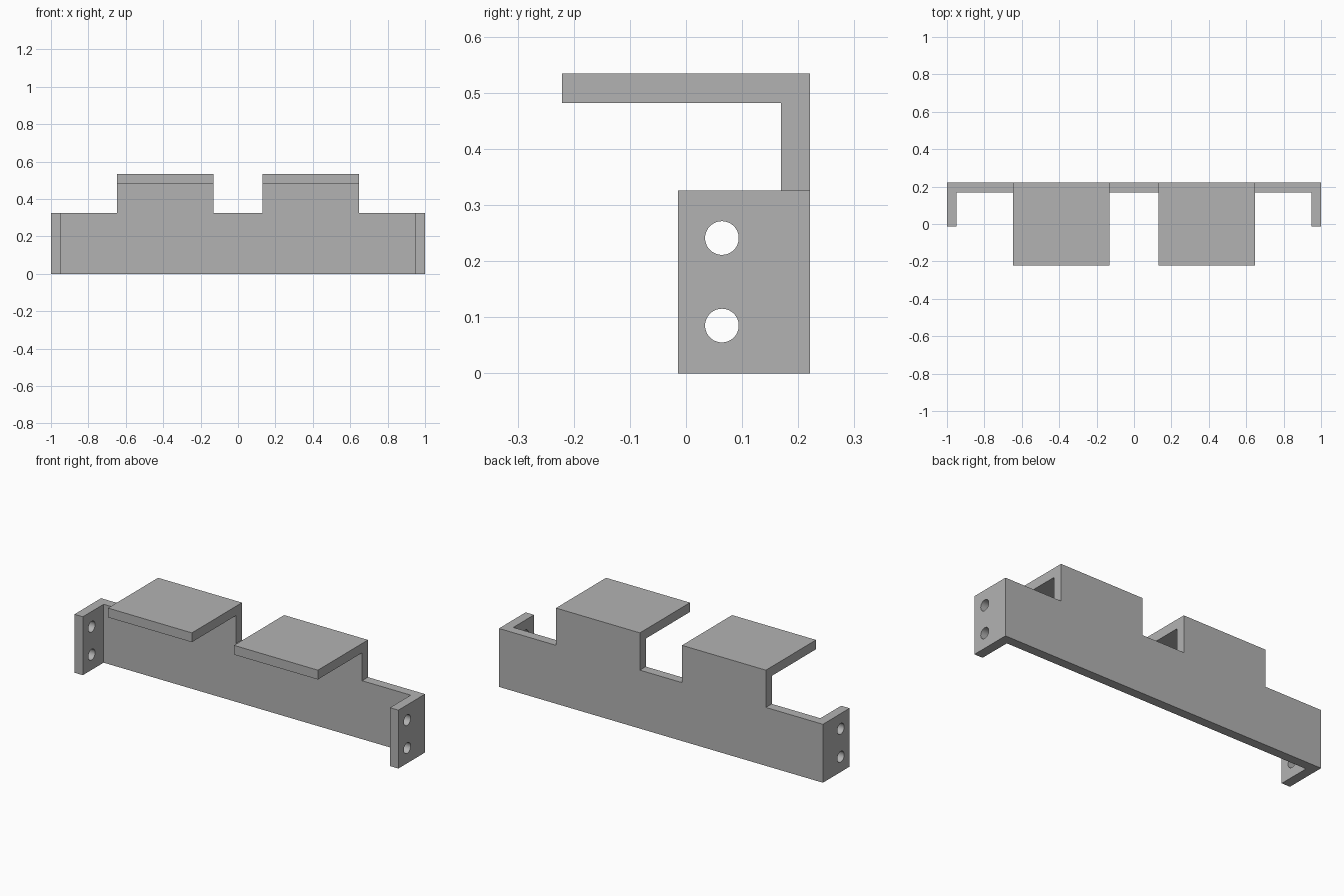
import bpy
import bmesh
from math import pi
from mathutils import Matrix, Vector

cube = bpy.data.objects.get("Cube")
if cube:
    bpy.data.objects.remove(cube, do_unlink=True)

grey = bpy.data.materials.new("plain grey")
grey.use_nodes = True
grey.diffuse_color = (0.45, 0.45, 0.45, 1)
grey.node_tree.nodes["Principled BSDF"].inputs["Base Color"].default_value = grey.diffuse_color

BACK, FRONT = 0.221, -0.221
T = 0.052            # sheet thickness
INNER = BACK - T     # front face of the back plate
RAIL, TOP = 0.326, 0.534
TAB_IN, TAB_OUT = 0.13, 0.648


def add_object(name, bm):
    bmesh.ops.recalc_face_normals(bm, faces=bm.faces)
    mesh = bpy.data.meshes.new(name)
    bm.to_mesh(mesh)
    bm.free()
    mesh.materials.append(grey)
    obj = bpy.data.objects.new(name, mesh)
    bpy.context.collection.objects.link(obj)
    return obj


def box(name, low, high):
    bm = bmesh.new()
    low, high = Vector(low), Vector(high)
    bmesh.ops.create_cube(bm, size=1, matrix=Matrix.Translation((low + high) / 2)
                          @ Matrix.Diagonal((*(high - low), 1)))
    return add_object(name, bm)


def combine(target, tool, operation):
    mod = target.modifiers.new(operation.lower(), "BOOLEAN")
    mod.operation, mod.solver, mod.object = operation, "EXACT", tool
    bpy.context.view_layer.objects.active = target
    bpy.ops.object.modifier_apply(modifier=mod.name)
    bpy.data.objects.remove(tool, do_unlink=True)


# Back plate: rail outline with two raised tabs, extruded to sheet thickness
half = [(TAB_IN, RAIL), (TAB_IN, TOP), (TAB_OUT, TOP), (TAB_OUT, RAIL), (1, RAIL), (1, 0)]
outline = half + [(-x, z) for x, z in reversed(half)]
bm = bmesh.new()
face = bm.faces.new([bm.verts.new((x, BACK, z)) for x, z in outline])
ext = bmesh.ops.extrude_face_region(bm, geom=[face])
bmesh.ops.translate(bm, vec=(0, -T, 0),
                    verts=[v for v in ext["geom"] if isinstance(v, bmesh.types.BMVert)])
bracket = add_object("bracket", bm)

for side in (-1, 1):
    # Shelf folded forward from the tab
    xs = sorted((side * TAB_IN, side * TAB_OUT))
    combine(bracket, box("shelf", (xs[0], FRONT, TOP - T), (xs[1], INNER, TOP)), "UNION")
    # End flange folded forward from the rail
    xs = sorted((side * (1 - T), side))
    combine(bracket, box("end_flange", (xs[0], -0.014, 0), (xs[1], INNER, RAIL)), "UNION")
    # Two screw holes through the flange
    for z in (0.085, 0.241):
        bm = bmesh.new()
        bmesh.ops.create_cone(bm, cap_ends=True, segments=48, radius1=0.03, radius2=0.03,
                              depth=0.2, matrix=Matrix.Translation((side, 0.064, z))
                              @ Matrix.Rotation(pi / 2, 4, "Y"))
        combine(bracket, add_object("hole_cutter", bm), "DIFFERENCE")

# Smooth hole walls, crisp sheet edges
bpy.ops.object.select_all(action="DESELECT")
bracket.select_set(True)
bpy.context.view_layer.objects.active = bracket
bpy.ops.object.shade_smooth_by_angle()
